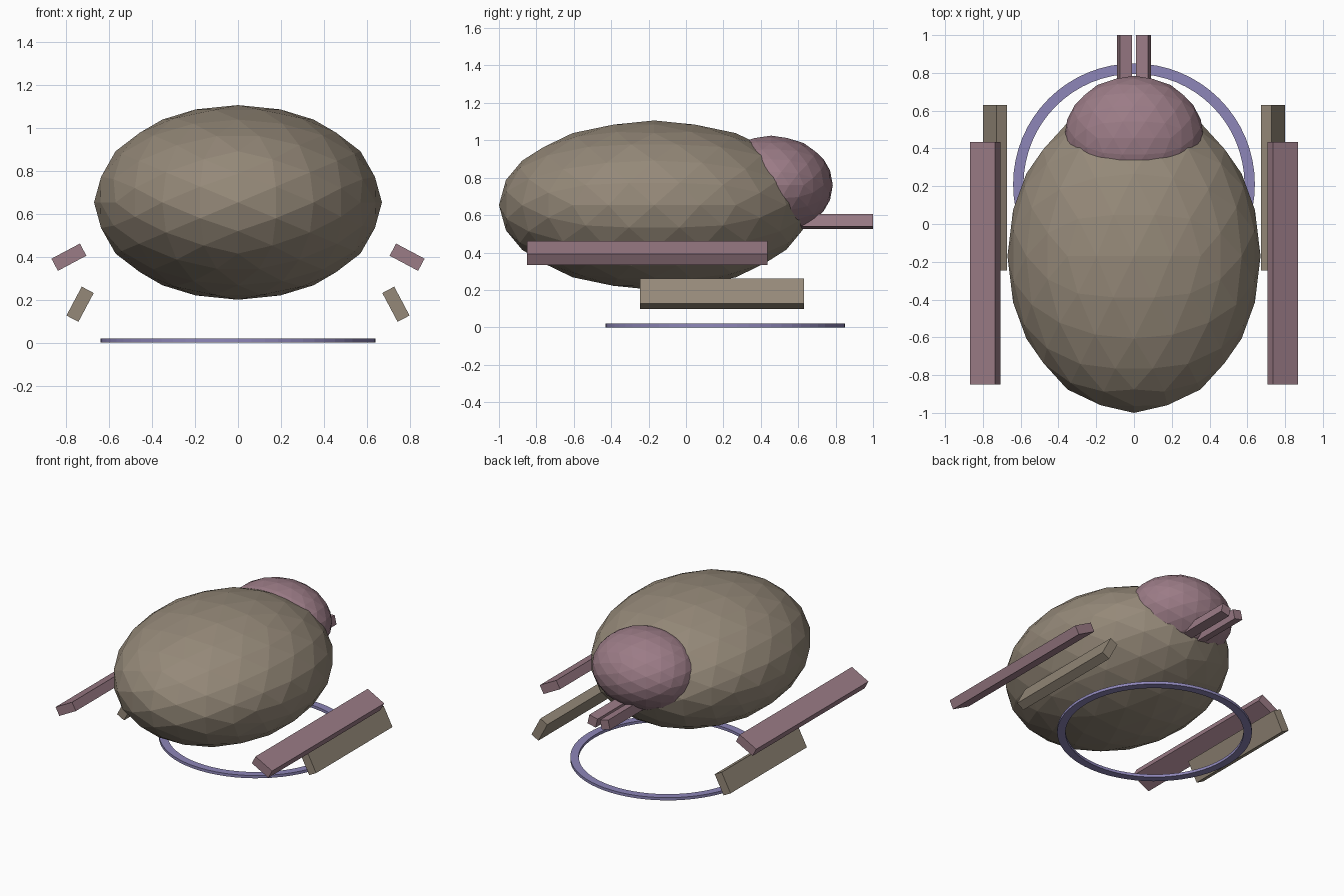
import bpy, bmesh, math
from mathutils import Matrix, Vector

if "Cube" in bpy.data.objects:
    bpy.data.objects.remove(bpy.data.objects["Cube"])


def material(name, rgb):
    m = bpy.data.materials.new(name)
    m.diffuse_color = (*rgb, 1)
    m.use_nodes = True
    m.node_tree.nodes["Principled BSDF"].inputs["Base Color"].default_value = m.diffuse_color
    return m


TAN = material("tan", (0.30, 0.25, 0.19))
PINK = material("dusty_pink", (0.33, 0.20, 0.24))
VIOLET = material("violet", (0.27, 0.24, 0.48))


def finish(name, bm, mat):
    mesh = bpy.data.meshes.new(name)
    bmesh.ops.recalc_face_normals(bm, faces=bm.faces)
    bm.to_mesh(mesh)
    bm.free()
    mesh.materials.append(mat)
    obj = bpy.data.objects.new(name, mesh)
    bpy.context.collection.objects.link(obj)
    return obj


def faceted_ball(name, centre, radii, mat):
    # icosphere turned so its edges are symmetric about all three axes
    bm = bmesh.new()
    bmesh.ops.create_icosphere(bm, subdivisions=3, radius=1)
    turn = Matrix.Rotation(math.radians(-31.717), 4, 'Y')
    bm.transform(Matrix.Translation(centre) @ Matrix.Diagonal((*radii, 1)) @ turn)
    return finish(name, bm, mat)


def bar_pair(name, x, z, width, thick, tilt, y0, y1, mat):
    # tilted bar running along y, one on each side
    for side, label in ((1, "right"), (-1, "left")):
        bm = bmesh.new()
        bmesh.ops.create_cube(bm, size=1)
        bm.transform(Matrix.Translation((side * x, (y0 + y1) / 2, z))
                     @ Matrix.Rotation(math.radians(side * tilt), 4, 'Y')
                     @ Matrix.Diagonal((width, y1 - y0, thick, 1)))
        finish(f"{label}_{name}", bm, mat)


def flat_ring(name, centre, inner, outer, height, sides, mat):
    bm = bmesh.new()
    profile = [(inner, 0), (outer, 0), (outer, height), (inner, height)]
    loops = []
    for i in range(sides):
        a = 2 * math.pi * i / sides
        loops.append([bm.verts.new(Vector(centre) + Vector((r * math.cos(a), r * math.sin(a), h)))
                      for r, h in profile])
    for i in range(sides):
        p, q = loops[i], loops[(i + 1) % sides]
        for j in range(4):
            k = (j + 1) % 4
            bm.faces.new((p[j], q[j], q[k], p[k]))
    return finish(name, bm, mat)


# Main rounded masses
faceted_ball("body", (0, -0.17, 0.653), (0.67, 0.83, 0.453), TAN)
faceted_ball("head", (0, 0.455, 0.76), (0.37, 0.33, 0.265), PINK)

# Side bars, upper and lower
bar_pair("upper_bar", 0.787, 0.398, 0.15, 0.064, 28, -0.85, 0.435, PINK)
bar_pair("lower_bar", 0.735, 0.179, 0.152, 0.063, 62, -0.245, 0.63, TAN)

# Twin prongs projecting at the rear
bar_pair("prong", 0.05, 0.565, 0.067, 0.067, -13, 0.55, 1.0, PINK)

# Ring on the ground
flat_ring("ground_ring", (0, 0.21, 0), 0.585, 0.64, 0.02, 64, VIOLET)
